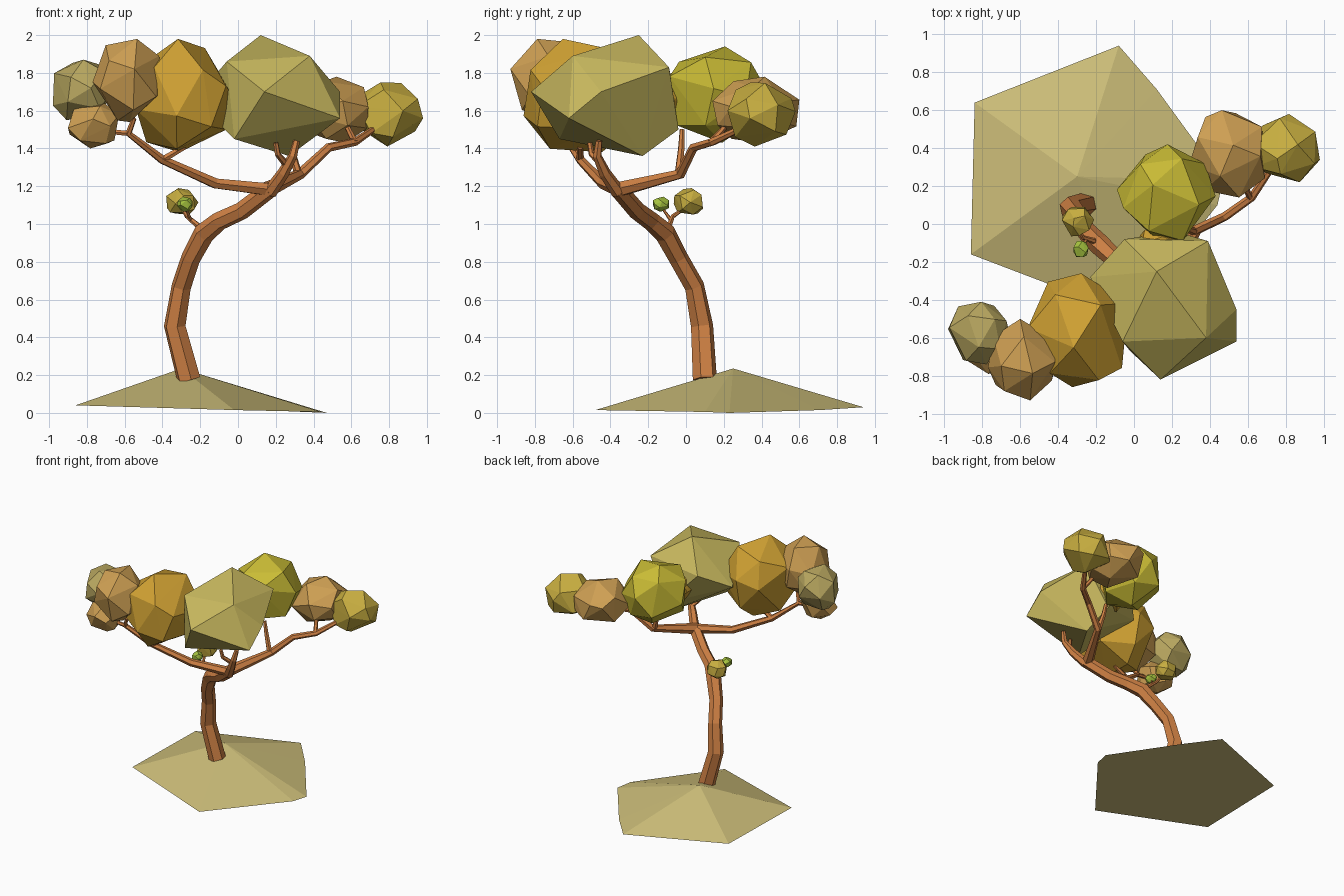
import bpy, bmesh, random, math
from mathutils import Vector, Euler

if "Cube" in bpy.data.objects:
    bpy.data.objects.remove(bpy.data.objects["Cube"])

random.seed(11)


def material(name, rgb):
    mat = bpy.data.materials.new(name)
    mat.diffuse_color = [(c / 255) ** 2.2 for c in rgb] + [1]
    mat.use_nodes = True
    mat.node_tree.nodes["Principled BSDF"].inputs["Base Color"].default_value = mat.diffuse_color
    return mat


def mesh_object(name, bm, mat):
    bmesh.ops.recalc_face_normals(bm, faces=bm.faces)
    me = bpy.data.meshes.new(name)
    bm.to_mesh(me)
    bm.free()
    ob = bpy.data.objects.new(name, me)
    bpy.context.collection.objects.link(ob)
    me.materials.append(mat)


def hull(name, pts, mat):
    """Faceted convex lump around the points."""
    bm = bmesh.new()
    for p in pts:
        bm.verts.new(p)
    bmesh.ops.convex_hull(bm, input=bm.verts)
    mesh_object(name, bm, mat)


def clump(name, lo, hi, mat):
    """Irregular faceted ball fitted to the box lo..hi."""
    rot = Euler([random.uniform(0, 6.28) for _ in range(3)]).to_matrix()
    pts, n = [], 18
    for i in range(n):
        z = 1 - (2 * i + 1) / n
        r, a = math.sqrt(1 - z * z), i * 2.4
        jit = Vector([random.uniform(-.2, .2) for _ in range(3)])
        pts.append(rot @ (Vector((r * math.cos(a), r * math.sin(a), z)) + jit).normalized())
    for i in range(3):
        a, b = min(p[i] for p in pts), max(p[i] for p in pts)
        for p in pts:
            p[i] = lo[i] + (p[i] - a) / (b - a) * (hi[i] - lo[i])
    hull(name, pts, mat)


def limb(name, pts, mat):
    """Six-sided tapered tube through (x, y, z, radius) points."""
    cu = bpy.data.curves.new(name, 'CURVE')
    cu.dimensions = '3D'
    cu.bevel_depth = 1
    cu.bevel_resolution = 1
    cu.use_fill_caps = True
    sp = cu.splines.new('POLY')
    sp.points.add(len(pts) - 1)
    for p, (x, y, z, r) in zip(sp.points, pts):
        p.co = (x, y, z, 1)
        p.radius = r
    sp.use_smooth = False
    ob = bpy.data.objects.new(name, cu)
    bpy.context.collection.objects.link(ob)
    cu.materials.append(mat)
    bpy.ops.object.select_all(action='DESELECT')
    ob.select_set(True)
    bpy.context.view_layer.objects.active = ob
    bpy.ops.object.convert(target='MESH')


bark = material("bark", (206, 128, 70))
sand = material("sand", (203, 188, 120))
olive = material("olive_leaf", (198, 182, 94))
pale = material("pale_leaf", (186, 168, 97))
gold = material("gold_leaf", (207, 160, 54))
tan = material("tan_leaf", (205, 158, 84))
yellow = material("yellow_leaf", (200, 186, 56))
amber = material("amber_leaf", (198, 172, 66))
green = material("green_leaf", (165, 195, 65))

# Ground mound: shallow five-sided cone
bm = bmesh.new()
rim = [bm.verts.new(p) for p in [(-.84, .64, .04), (-.86, -.16, .04), (-.02, -.48, .015),
       (.44, .1, .005), (.47, .23, 0), (.12, .71, .015), (-.08, .94, .03)]]
apex = bm.verts.new((-.3, .25, .235))
for a, b in zip(rim, rim[1:] + rim[:1]):
    bm.faces.new((a, b, apex))
bm.faces.new(rim[::-1])
mesh_object("ground_mound", bm, sand)

# Trunk and branches
limb("trunk", [(-.26, .1, .175, .065), (-.335, .085, .46, .06), (-.3, .045, .67, .053),
               (-.25, -.04, .82, .052), (-.18, -.11, .95, .057), (-.1, -.185, 1.015, .05),
               (.02, -.26, 1.07, .048), (.17, -.36, 1.185, .046)], bark)
limb("left_branch", [(.19, -.35, 1.18, .038), (-.12, -.44, 1.215, .03), (-.4, -.56, 1.34, .024),
                     (-.58, -.65, 1.48, .019), (-.55, -.68, 1.56, .013)], bark)
limb("left_twig", [(-.4, -.56, 1.34, .02), (-.28, -.56, 1.41, .016)], bark)
limb("left_end_twig", [(-.58, -.65, 1.48, .016), (-.7, -.65, 1.49, .013)], bark)
limb("front_branch", [(.17, -.36, 1.17, .038), (.24, -.43, 1.27, .032),
                      (.29, -.47, 1.36, .024), (.31, -.46, 1.44, .018)], bark)
limb("front_twig", [(.26, -.44, 1.31, .02), (.21, -.5, 1.37, .016), (.2, -.51, 1.43, .014)], bark)
limb("right_branch", [(.15, -.37, 1.18, .044), (.33, -.03, 1.265, .028), (.48, .04, 1.405, .024),
                      (.62, .14, 1.435, .022), (.73, .3, 1.51, .016)], bark)
limb("back_branch", [(.32, -.04, 1.26, .022), (.28, -.025, 1.4, .018), (.26, -.02, 1.5, .014)], bark)
limb("right_twig", [(.62, .13, 1.43, .018), (.57, .22, 1.53, .014)], bark)
limb("sprig_twig", [(-.21, -.09, .99, .016), (-.27, -.07, 1.04, .012), (-.3, 0, 1.09, .008)], bark)
limb("sprig_side_twig", [(-.25, -.08, 1.02, .01), (-.28, -.13, 1.09, .006)], bark)

# Large front clump: a stretched twelve-cornered lump
hull("front_leaf_clump", [
    (.14, -.82, 1.7), (.12, -.25, 2), (.38, -.6, 1.89), (.54, -.45, 1.7),
    (.54, -.62, 1.56), (.27, -.23, 1.36), (-.06, -.62, 1.86), (-.23, -.28, 1.66),
    (-.02, -.67, 1.45), (.39, -.09, 1.83), (.22, -.04, 1.5), (-.05, -.08, 1.78)], olive)

# Remaining clumps, listed by bounding box
for name, lo, hi, mat in [
    ("gold_leaf_clump", (-.56, -.86, 1.38), (-.03, -.26, 1.98), gold),
    ("left_leaf_clump", (-.77, -.93, 1.54), (-.4, -.5, 1.98), tan),
    ("far_left_leaf_clump", (-.98, -.74, 1.55), (-.65, -.41, 1.87), pale),
    ("low_left_leaf_clump", (-.9, -.79, 1.4), (-.63, -.53, 1.64), tan),
    ("back_leaf_clump", (-.09, -.1, 1.43), (.43, .42, 1.94), yellow),
    ("middle_leaf_clump", (.02, -.22, 1.54), (.28, 0, 1.8), gold),
    ("right_leaf_clump", (.29, .14, 1.43), (.69, .6, 1.78), tan),
    ("far_right_leaf_clump", (.63, .22, 1.41), (.98, .58, 1.75), amber),
    ("sprig_leaf", (-.38, -.065, 1.05), (-.21, .09, 1.19), amber),
    ("sprig_bud", (-.32, -.175, 1.065), (-.24, -.09, 1.145), green),
]:
    clump(name, lo, hi, mat)
